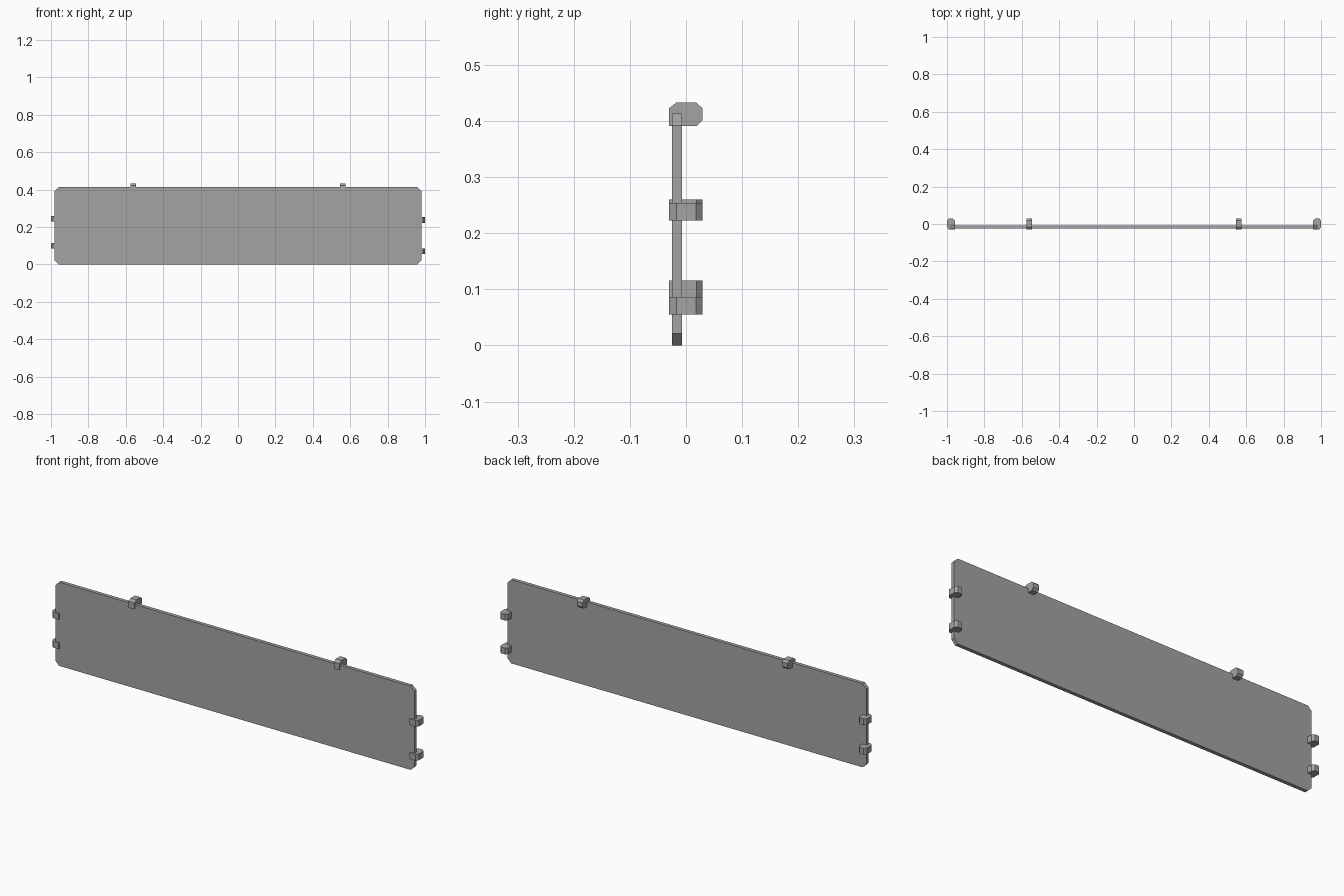
import bpy
import bmesh
from mathutils import Matrix, Vector

if "Cube" in bpy.data.objects:
    bpy.data.objects.remove(bpy.data.objects["Cube"], do_unlink=True)

grey = bpy.data.materials.new("plain_grey")
grey.use_nodes = True
COLOUR = (0.37, 0.37, 0.37, 1)
grey.diffuse_color = COLOUR
grey.node_tree.nodes["Principled BSDF"].inputs["Base Color"].default_value = COLOUR


def prism(name, outline, depth, matrix):
    """Extrude a 2D outline along local z, then place it with a matrix."""
    bm = bmesh.new()
    face = bm.faces.new([bm.verts.new((u, v, 0)) for u, v in outline])
    extruded = bmesh.ops.extrude_face_region(bm, geom=[face])["geom"]
    top = [g for g in extruded if isinstance(g, bmesh.types.BMVert)]
    bmesh.ops.translate(bm, verts=top, vec=(0, 0, depth))
    bmesh.ops.transform(bm, matrix=matrix, verts=bm.verts)
    bmesh.ops.recalc_face_normals(bm, faces=bm.faces)
    mesh = bpy.data.meshes.new(name)
    bm.to_mesh(mesh)
    bm.free()
    mesh.materials.append(grey)
    obj = bpy.data.objects.new(name, mesh)
    bpy.context.collection.objects.link(obj)


def frame(origin, u, v):
    """Matrix whose local x and y run along u and v."""
    u, v = Vector(u), Vector(v)
    m = Matrix((u, v, u.cross(v))).transposed().to_4x4()
    m.translation = origin
    return m


# Thin panel with cut corners
W, H, CUT = 0.98, 0.413, 0.021
panel = [(-W + CUT, 0), (W - CUT, 0), (W, CUT), (W, H - CUT),
         (W - CUT, H), (CUT - W, H), (-W, H - CUT), (-W, CUT)]
prism("panel", panel, 0.018, frame((0, -0.007, 0), (1, 0, 0), (0, 0, 1)))

# Clip profile: u runs front to back, v runs outward from the panel edge
clip = [(-0.03, -0.022), (0.019, -0.022), (0.029, -0.012), (0.029, 0.010),
        (0.018, 0.02), (-0.017, 0.02), (-0.03, 0.010)]
CLIP_W = 0.031
BACK = (0, 1, 0)

# Clips along the top edge
for side, x in (("left", 0.56), ("right", -0.56)):
    prism("top_clip_" + side, clip, CLIP_W,
          frame((x - CLIP_W / 2, 0, H), BACK, (0, 0, 1)))

# Clips on both ends, set a little higher on the right
for side, sign, heights in (("left", 1, (0.071, 0.238)), ("right", -1, (0.1, 0.245))):
    for level, z in zip(("lower", "upper"), heights):
        prism(f"{level}_clip_{side}", clip, CLIP_W,
              frame((sign * W, 0, z + sign * CLIP_W / 2), BACK, (sign, 0, 0)))
